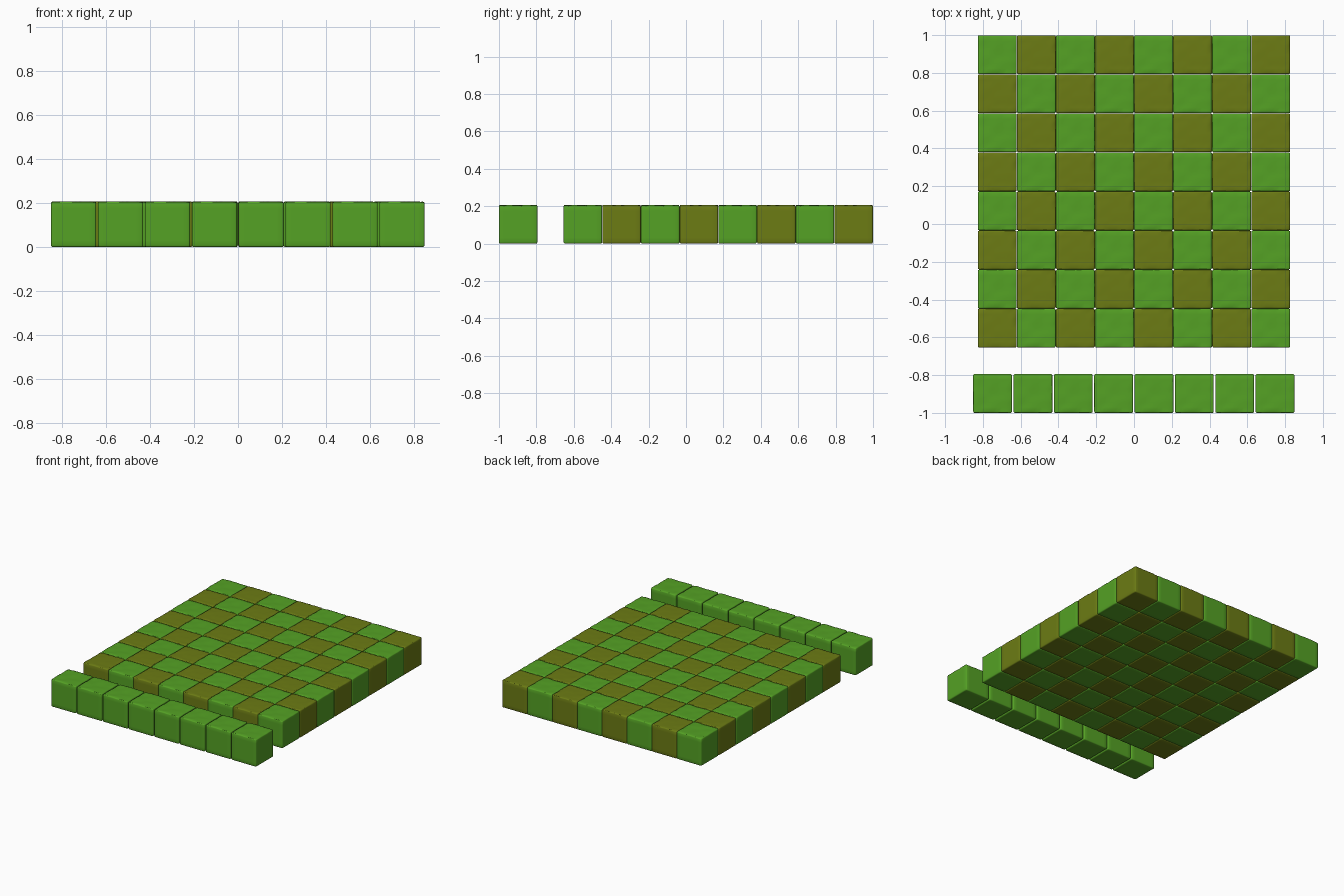
import bpy, bmesh, random
from mathutils import Vector

if "Cube" in bpy.data.objects:
    bpy.data.objects.remove(bpy.data.objects["Cube"])

random.seed(4)
SIZE = 0.2055          # block edge length
PITCH = 0.2068         # board spacing
ROW_PITCH = 0.2136     # spacing of the loose row


def material(name, rgb):
    m = bpy.data.materials.new(name)
    m.diffuse_color = (*rgb, 1)
    m.use_nodes = True
    m.node_tree.nodes["Principled BSDF"].inputs["Base Color"].default_value = m.diffuse_color
    return m


def block_mesh(name, mat, radius=0.007, cuts=9):
    """Softly rounded cube with a slightly uneven turf top."""
    bm = bmesh.new()
    bmesh.ops.create_cube(bm, size=2)
    bmesh.ops.subdivide_edges(bm, edges=bm.edges[:], cuts=cuts, use_grid_fill=True)
    h = SIZE / 2
    core = h - radius
    # outermost grid lines are squeezed into the rounded edge
    inner = 1 - 2 / (cuts + 1)
    for v in bm.verts:
        p = Vector([c / inner * core if abs(c) <= inner + 1e-4
                    else (h if c > 0 else -h) for c in v.co])
        q = Vector([max(-core, min(core, c)) for c in p])
        d = p - q
        v.co = q + d.normalized() * radius
        v.co.z += h
        if v.co.z > SIZE - radius * 0.6:
            v.co.z += random.uniform(-0.0025, 0.0015)
    me = bpy.data.meshes.new(name)
    bm.to_mesh(me)
    bm.free()
    me.materials.append(mat)
    for f in me.polygons:
        f.use_smooth = True
    return me


def place(name, mesh, x, y):
    ob = bpy.data.objects.new(name, mesh)
    ob.location = (x, y, 0)
    bpy.context.collection.objects.link(ob)


green = material("grass_green", (0.09, 0.36, 0.018))
olive = material("olive", (0.15, 0.20, 0.007))
green_block = block_mesh("green_block", green)
olive_block = block_mesh("olive_block", olive)

# checkered board, 8 by 8
for i in range(8):
    for j in range(8):
        is_olive = (i + j) % 2 == 0
        place("olive_tile" if is_olive else "green_tile",
              olive_block if is_olive else green_block,
              (i - 3.5) * PITCH, 0.1725 + (j - 3.5) * PITCH)

# loose front row of green blocks
for i in range(8):
    place("front_row_block", green_block, (i - 3.5) * ROW_PITCH - 0.001, -1 + SIZE / 2)
